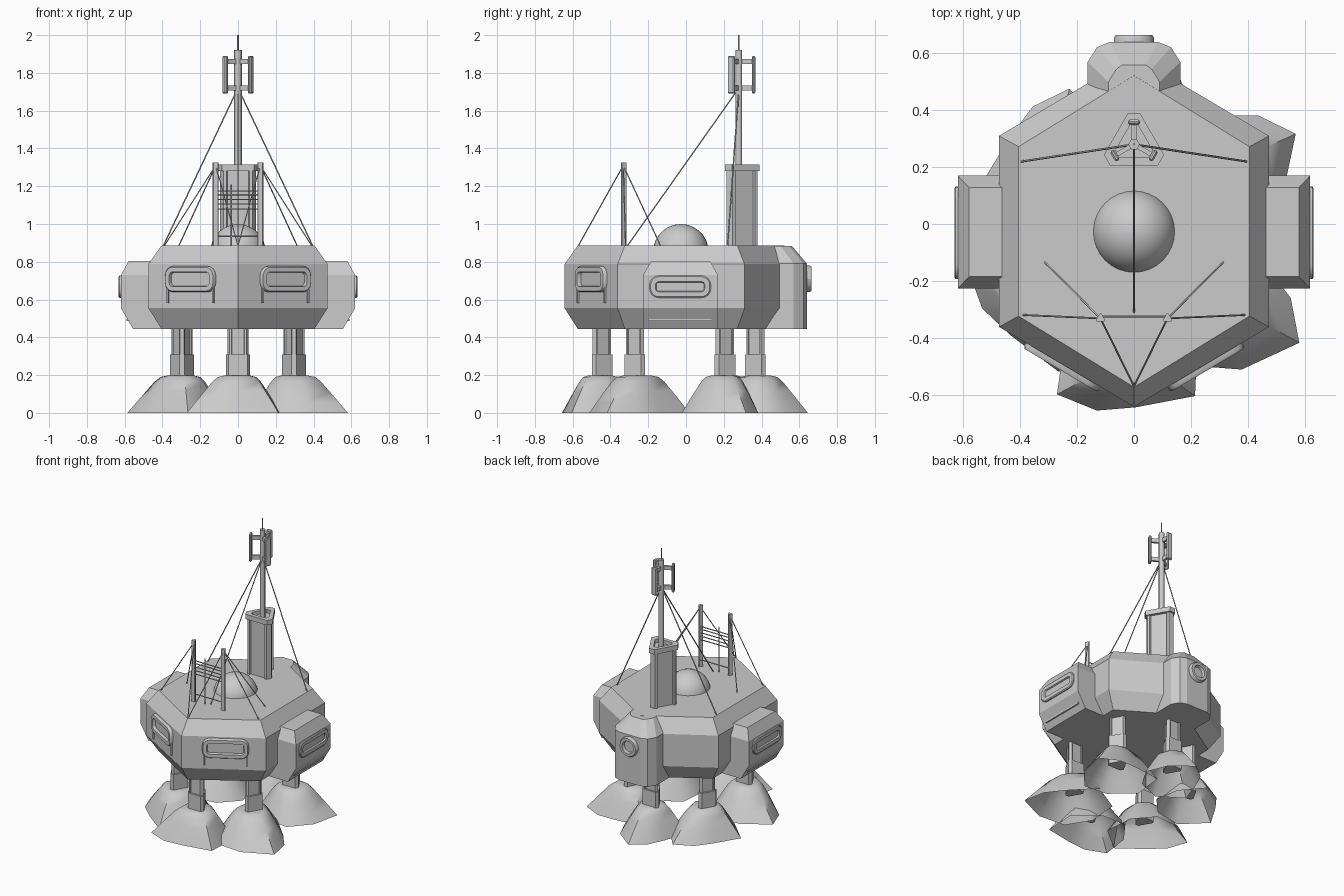
import bpy, bmesh, math
from mathutils import Vector

if "Cube" in bpy.data.objects:
    bpy.data.objects.remove(bpy.data.objects["Cube"])


def loft(name, rings, smooth=None, bottom=True):
    """Skin equal-length point rings and cap the ends."""
    bm = bmesh.new()
    rows = [[bm.verts.new(p) for p in ring] for ring in rings]
    n = len(rows[0])
    for a, b in zip(rows, rows[1:]):
        for i in range(n):
            j = (i + 1) % n
            bm.faces.new((a[i], a[j], b[j], b[i]))
    if bottom:
        bm.faces.new(rows[0])
    bm.faces.new(rows[-1])
    bmesh.ops.recalc_face_normals(bm, faces=bm.faces)
    me = bpy.data.meshes.new(name)
    bm.to_mesh(me)
    bm.free()
    if smooth:
        me.shade_smooth()
        me.set_sharp_from_angle(angle=math.radians(smooth))
    ob = bpy.data.objects.new(name, me)
    bpy.context.collection.objects.link(ob)
    return ob


def at_z(pts, z):
    return [(x, y, z) for x, y in pts]


def rod(name, a, b, r, sides=6):
    a, b = Vector(a), Vector(b)
    q = (b - a).to_track_quat('Z', 'Y')
    c = [q @ Vector((r * math.cos(i * math.tau / sides), r * math.sin(i * math.tau / sides), 0))
         for i in range(sides)]
    return loft(name, [[a + v for v in c], [b + v for v in c]], 65)


def box(name, loc, size, rot=0.0, bevel=0.0):
    x, y = size[0] / 2, size[1] / 2
    base = [(-x, -y), (x, -y), (x, y), (-x, y)]
    ob = loft(name, [at_z(base, -size[2] / 2), at_z(base, size[2] / 2)])
    ob.location, ob.rotation_euler.z = loc, rot
    if bevel:
        m = ob.modifiers.new("bevel", 'BEVEL')
        m.width, m.segments = bevel, 1
    return ob


def rounded(w, h, r, seg=4):
    pts = []
    for k, (sx, sy) in enumerate(((1, 1), (-1, 1), (-1, -1), (1, -1))):
        for i in range(seg + 1):
            t = (k + i / seg) * math.pi / 2
            pts.append((sx * (w / 2 - r) + r * math.cos(t), sy * (h / 2 - r) + r * math.sin(t)))
    return pts


def window(name, centre, normal, w, h, r, border, depth):
    """Raised frame with a recessed pane."""
    n = Vector(normal).normalized()
    u = Vector((0, 0, 1)).cross(n)
    c = Vector(centre)

    def ring(inset, d):
        return [c + u * x + Vector((0, 0, y)) + n * d
                for x, y in rounded(w - 2 * inset, h - 2 * inset, r - inset)]
    return loft(name, [ring(0, -.02), ring(0, depth * .6), ring(.006, depth),
                       ring(border, depth), ring(border + .004, .002)], 35)


def tri(R, rot=90, groove=False, c=(0, 0)):
    """Triangle with cut corners, optionally with grooved sides."""
    spots = [(-11, 1), (11, 1)]
    if groove:
        spots = [(-14.5, .77), (-17.6, .889), *spots, (17.6, .889), (14.5, .77)]
    return [(c[0] + R * k * math.cos(math.radians(rot + a + d)),
             c[1] + R * k * math.sin(math.radians(rot + a + d)))
            for a in (0, 120, 240) for d, k in spots]


# Main hull: hexagon with chamfered top and bottom
def hexagon(i):
    x, f, b = .475 - i, .336 - i * .55, .617 - i
    return [(0, -.026 - b), (x, -.026 - f), (x, -.026 + f), (0, -.026 + b), (-x, -.026 + f), (-x, -.026 - f)]


loft("hull", [at_z(hexagon(.07), .445), at_z(hexagon(0), .555),
              at_z(hexagon(0), .787), at_z(hexagon(.069), .885)])

# Rear airlock bay with porthole
half = [(.163, .38), (.163, .57), (.13, .622), (.085, .64)]
half_top = [(.09, .44), (.09, .50), (.062, .545), (.042, .56)]
bay, bay_top = ([*h, *[(-x, y) for x, y in reversed(h)]] for h in (half, half_top))
loft("rear_bay", [at_z(bay, .445), at_z(bay, .79), at_z(bay_top, .8845)])
window("rear_porthole", (0, .64, .71), (0, 1, 0), .14, .14, .07, .025, .025)

# Side bays, windows and lower rails
for s in (-1, 1):
    def slab(x, i):
        return [(s * .40, -.227 + i), (s * x, -.227 + i), (s * x, .17 - i), (s * .40, .17 - i)]
    loft("side_bay", [at_z(slab(.556, 0), .445), at_z(slab(.62, 0), .555),
                      at_z(slab(.62, 0), .73), at_z(slab(.58, .042), .803)])
    window("side_window", (s * .62, -.031, .668), (s, 0, 0), .325, .118, .05, .032, .012)
    box("side_rail", (s * .58, -.03, .492), (.02, .33, .012))

    # Front windows with small brackets
    u = Vector((s * .861, .509, 0))
    n = Vector((s * .509, -.861, 0))
    mid = Vector((s * .248, -.495, .708))
    window("front_window", mid, n, .305, .138, .05, .03, .022)
    for t in (-.14, .14):
        box("window_bracket", mid + u * t + n * .004 + Vector((0, 0, -.075)),
            (.008, .016, .1), math.atan2(u.y, u.x))

# Roof dome
dome = []
for i in range(9):
    t = math.radians(-15 + i * 103 / 8)
    dome.append([(.147 * math.cos(t) * math.cos(a * math.tau / 32),
                  -.027 + .147 * math.cos(t) * math.sin(a * math.tau / 32),
                  .853 + .147 * math.sin(t)) for a in range(32)])
loft("roof_dome", dome, 50)

# Tower with hollow cap, mast and needle
T = (0, .28)
loft("tower", [at_z(tri(.1, 90, True, T), .87), at_z(tri(.1, 90, True, T), 1.285)])
loft("tower_cap", [at_z(tri(.112, c=T), 1.28), at_z(tri(.112, c=T), 1.315),
                   at_z(tri(.07, c=T), 1.315), at_z(tri(.07, c=T), 1.29)])
rod("mast", (*T, 1.27), (*T, 1.92), .02)
rod("mast_needle", (*T, 1.9), (*T, 2.0), .004)

# Three panel antennas around the mast
for deg in (90, 210, 330):
    a = math.radians(deg)
    d = Vector((math.cos(a), math.sin(a), 0))
    p = Vector((*T, 1.79)) + d * .078
    box("antenna_panel", p, (.018, .042, .2), a, .006)
    for z in (-.07, .07):
        box("antenna_arm", p - d * .038 + Vector((0, 0, z)), (.076, .016, .028), a)

# Mast guy wires
for foot in ((-.395, .22, .885), (.395, .22, .885), (0, -.31, .885)):
    rod("mast_guy_wire", (*T, 1.72), foot, .0038)

# Front wire aerial: two posts, guy wires, cross wires
for s in (-1, 1):
    P = (s * .118, -.332)
    loft("aerial_post", [at_z(tri(.017, 90, c=P), .87), at_z(tri(.017, 90, c=P), 1.325)])
    for foot in ((s * .39, -.32, .885), (s * .313, -.135, .885), (0, -.57, .885)):
        rod("aerial_guy_wire", (*P, 1.31), foot, .0032)
for z in (.935, 1.08, 1.105, 1.13, 1.155, 1.175):
    rod("aerial_cross_wire", (-.118, -.325, z), (.118, -.325, z), .0035)
rod("aerial_feed", (-.035, -.325, .88), (-.035, -.325, 1.21), .0035)

# Six legs standing in irregular, hollow mounds
outline = [(208, .307), (237, .24), (272, .19), (325, .262), (20, .24), (75, .22), (120, .25), (165, .25)]
legs = [(0, -.455, 270, 0, 1), (.297, -.26, 330, 123, 1.06), (.297, .196, 30, 176, .97),
        (0, .378, 90, 240, .87), (-.297, .196, 150, 228, .94), (-.297, -.26, 210, 312, 1)]
for x, y, out, turn, size in legs:
    def leg(R, groove):
        return tri(R, out + 180, groove, (x, y))
    loft("leg_upper", [at_z(leg(.059, True), .25), at_z(leg(.059, True), .46)])
    loft("leg_sleeve", [at_z(leg(.067, False), .1), at_z(leg(.067, False), .308)])

    def ring(k, z):
        even = (1 - k) * .6   # rings get rounder towards the top
        pts = []
        for a, r in outline:
            d = k * size * (r * (1 - even) + .25 * even)
            t = math.radians(a + turn)
            pts.append((x + d * math.cos(t), y + d * math.sin(t), z))
        return pts
    loft("mound", [ring(1, 0), ring(.85, .055), ring(.68, .115), ring(.53, .165),
                   ring(.42, .19), ring(.28, .198)], 55, bottom=False)
